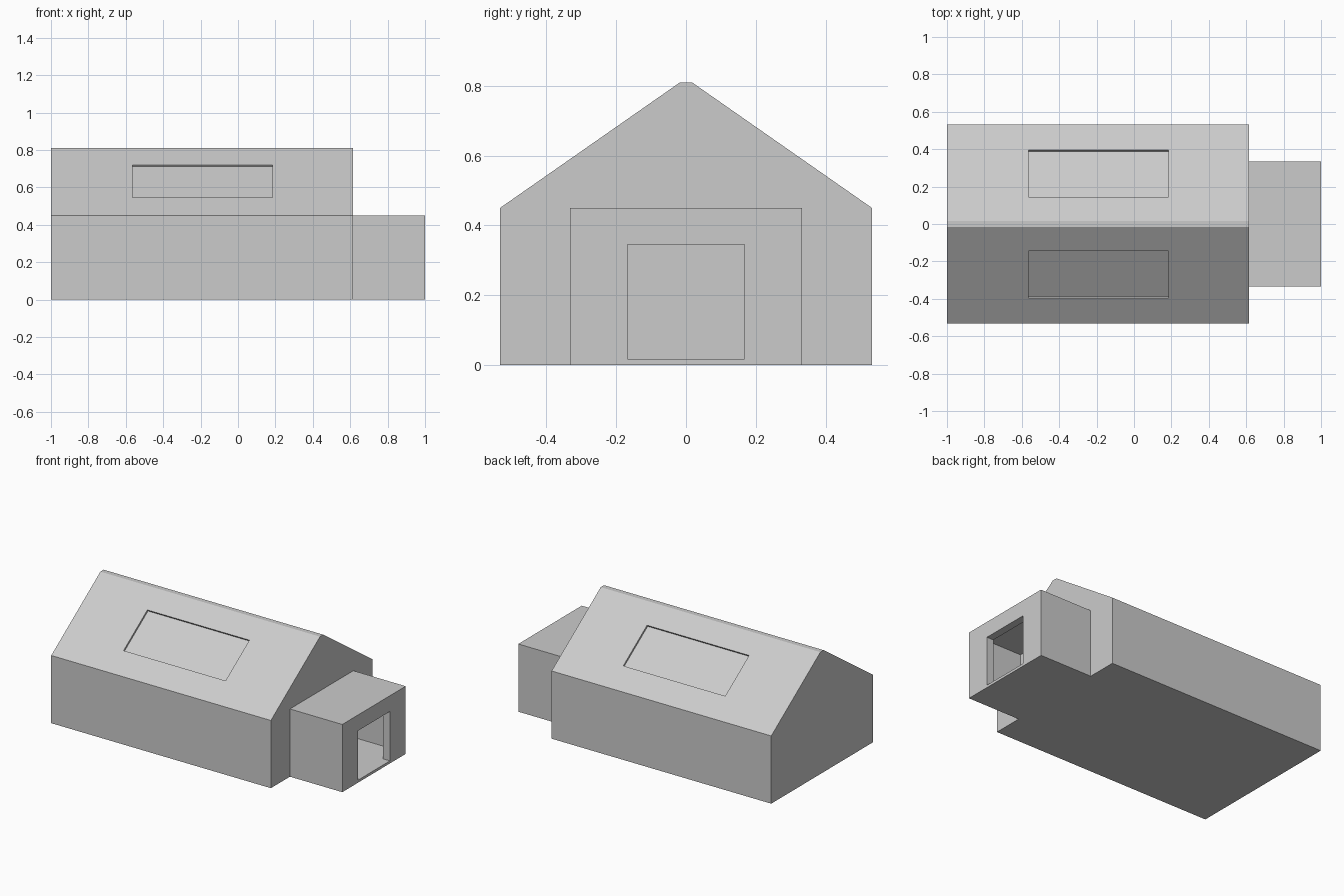
import bpy, math
from mathutils import Matrix, Vector

if "Cube" in bpy.data.objects:
    bpy.data.objects.remove(bpy.data.objects["Cube"])


def mesh_object(name, verts, faces):
    mesh = bpy.data.meshes.new(name)
    mesh.from_pydata(verts, [], faces)
    obj = bpy.data.objects.new(name, mesh)
    bpy.context.collection.objects.link(obj)
    return obj


def extrude_x(name, profile, x0, x1):
    """Prism with a (y, z) outline, counter-clockwise seen from +x."""
    n = len(profile)
    verts = [(x, y, z) for x in (x0, x1) for y, z in profile]
    faces = [tuple(reversed(range(n))), tuple(range(n, 2 * n))]
    faces += [(i, (i + 1) % n, n + (i + 1) % n, n + i) for i in range(n)]
    return mesh_object(name, verts, faces)


def box(name, x0, x1, y0, y1, z0, z1):
    return extrude_x(name, [(y0, z0), (y1, z0), (y1, z1), (y0, z1)], x0, x1)


def cut(target, cutter):
    mod = target.modifiers.new("cut", 'BOOLEAN')
    mod.operation = 'DIFFERENCE'
    mod.solver = 'EXACT'
    mod.object = cutter
    cutter.hide_render = True
    bpy.context.view_layer.objects.active = target
    bpy.ops.object.modifier_apply(modifier=mod.name)
    bpy.data.objects.remove(cutter)


# Main house with a narrow flat ridge
HALF_W, EAVE, RIDGE_W, RIDGE = 0.533, 0.45, 0.017, 0.81
GABLE_X = 0.615
house = extrude_x("house", [(-HALF_W, 0), (HALF_W, 0), (HALF_W, EAVE),
                            (RIDGE_W, RIDGE), (-RIDGE_W, RIDGE),
                            (-HALF_W, EAVE)], -1, GABLE_X)

# Shallow skylight recess on each roof slope
slope = math.atan2(RIDGE - EAVE, HALF_W - RIDGE_W)
mid_y = 0.27
mid_z = EAVE + (HALF_W - mid_y) * math.tan(slope)
half_len = 0.125 / math.cos(slope)
DEPTH = 0.012
for side in (-1, 1):
    recess = box("skylight_cutter", -0.565, 0.185, -half_len, half_len, -DEPTH, 0.05)
    recess.data.transform(Matrix.Translation(Vector((0, side * mid_y, mid_z)))
                          @ Matrix.Rotation(-side * slope, 4, 'X'))
    cut(house, recess)

# Hollow entrance porch with a doorway; the gable closes its back
WALL = 0.017
porch = box("entrance_porch", GABLE_X, 1, -0.333, 0.333, 0, EAVE)
cut(porch, box("room_cutter", 0.55, 0.95, -0.333 + WALL, 0.333 - WALL, WALL, EAVE - WALL))
cut(porch, box("door_cutter", 0.9, 1.1, -0.167, 0.167, WALL, 0.345))
